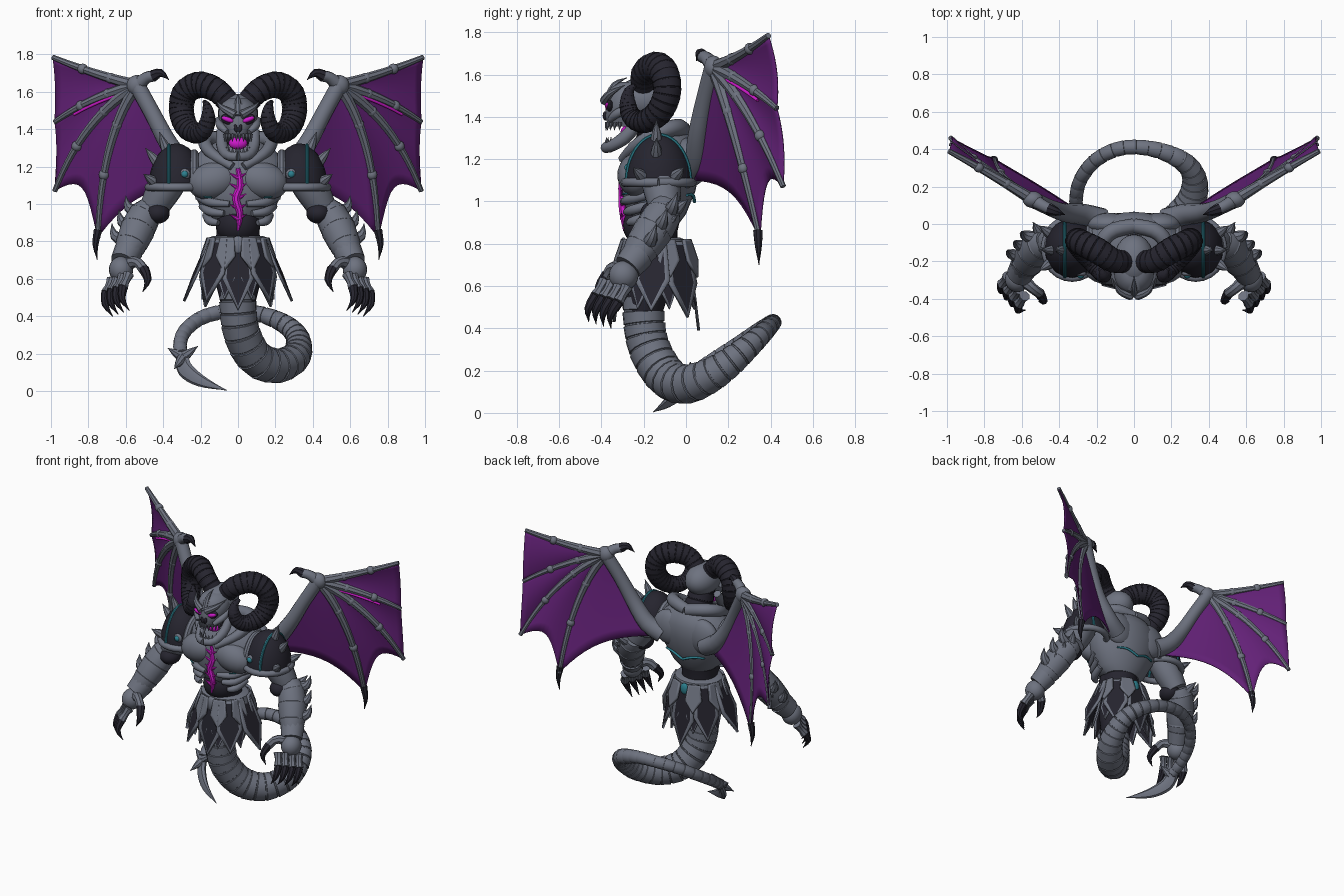
import bpy, bmesh, math
from mathutils import Vector, Matrix

if cube := bpy.data.objects.get("Cube"):
    bpy.data.objects.remove(cube, do_unlink=True)
parts = []

def material(name, *rgb):
    mat = bpy.data.materials.new(name)
    mat.use_nodes = True
    mat.diffuse_color = (*rgb, 1)
    mat.node_tree.nodes["Principled BSDF"].inputs["Base Color"].default_value = (*rgb, 1)
    return mat

grey = material("slate grey", .155, .17, .215)
black = material("charcoal black", .019, .018, .028)
purple = material("wing purple", .125, .015, .185)
magenta = material("glowing magenta", .62, .01, .6)
teal = material("teal", .026, .22, .28)

# Turn a bmesh into a named object, thickened and mirrored on request
def finish(name, bm, mats, mirror, thickness=0):
    bmesh.ops.recalc_face_normals(bm, faces=bm.faces)
    mesh = bpy.data.meshes.new(name)
    bm.to_mesh(mesh)
    bm.free()
    for mat in mats:
        mesh.materials.append(mat)
    obj = bpy.data.objects.new(name, mesh)
    bpy.context.collection.objects.link(obj)
    if thickness:
        solid = obj.modifiers.new("Thickness", 'SOLIDIFY')
        solid.thickness, solid.offset = thickness, 0
    if mirror:
        obj.modifiers.new("Mirror", 'MIRROR')
    parts.append(obj)

# Smooth curve through the points, t from 0 to 1
def spline(pts, t):
    last = len(pts) - 1
    i = min(int(t * last), last - 1)
    f = t * last - i
    a, b, c, d = (Vector(pts[min(max(k, 0), last)]) for k in range(i - 1, i + 3))
    return b + ((c - a) + ((2 * a - 5 * b + 4 * c - d) + (3 * b - a - 3 * c + d) * f) * f) * f / 2

# Join rows of vertices with quads, capping the ends of closed rings
def skin(bm, rings, closed=True):
    for low, high in zip(rings, rings[1:]):
        n = len(low)
        for k in range(n if closed else n - 1):
            bm.faces.new((low[k], low[(k + 1) % n], high[(k + 1) % n], high[k]))
    for ring in (rings[0], rings[-1]) if closed else ():
        bm.faces.new(ring)

# Tapering tube along (x, y, z, radius) points, optionally cut into ringed segments
def tube(name, pts, mat, steps=8, sides=10, ridge=0, flat=1, mirror=True):
    pattern = ((0, 1), (.82, .98), (.87, 1 - ridge), (.97, 1 - ridge)) if ridge else ((0, 1),)
    bm, rings, normal = bmesh.new(), [], Vector((.31, .2, .93))
    for t, m in [((k + f) / steps, m) for k in range(steps) for f, m in pattern] + [(1, 1)]:
        p = spline(pts, t)
        tangent = (spline(pts, min(t + .01, 1)) - spline(pts, max(t - .01, 0))).xyz.normalized()
        normal = (normal - tangent * normal.dot(tangent)).normalized()
        side = tangent.cross(normal)
        rings.append([bm.verts.new(p.xyz + max(p.w, .002) * m * (normal * math.cos(a) + side * flat * math.sin(a)))
                      for a in (math.tau * k / sides for k in range(sides))])
    skin(bm, rings)
    finish(name, bm, [mat], mirror)

def spike(name, base, tip, radius, mat=grey, bend=(0, 0, 0), mirror=True):
    middle = (Vector(base) + Vector(tip)) / 2 + Vector(bend)
    tube(name, [(*base, radius), (*middle, radius * .68), (*tip, 0)], mat, 6, 8, mirror=mirror)

def ball(name, centre, size, mat, tilt=0, mirror=True, floor=-1):
    bm = bmesh.new()
    place = Matrix.Translation(centre) @ Matrix.Rotation(tilt, 4, 'Y') @ Matrix.Diagonal((*size, 1))
    bmesh.ops.create_uvsphere(bm, u_segments=20, v_segments=14, radius=1, matrix=place)
    bmesh.ops.bisect_plane(bm, geom=bm.verts[:] + bm.edges[:] + bm.faces[:], plane_co=(0, 0, floor),
                           plane_no=(0, 0, 1), clear_inner=True)
    finish(name, bm, [mat], mirror)

# Stack of ellipses given as (z, half width, half depth, centre y)
def loft(name, mat, levels):
    bm = bmesh.new()
    skin(bm, [[bm.verts.new((rx * math.cos(a), cy + ry * math.sin(a), z))
               for a in (math.tau * k / 28 for k in range(28))] for z, rx, ry, cy in levels])
    finish(name, bm, [mat], False)

# Pointed armour plate hanging round the hips, with a coloured inset
def panel(name, degrees, top, length, width, flare, radius, inner=black):
    a = math.radians(degrees)
    out, side = Vector((math.sin(a), -math.cos(a), 0)), Vector((math.cos(a), math.sin(a), 0))
    base = Vector((0, -.14, top)) + out * radius
    bm = bmesh.new()
    face = bm.faces.new([bm.verts.new(base + side * u * width + out * flare * v - Vector((0, 0, length * v)))
                         for u, v in ((-.36, 0), (.36, 0), (.5, .55), (0, 1), (-.5, .55))])
    face.normal_update()
    bmesh.ops.inset_individual(bm, faces=[face], thickness=width * .14)
    face.material_index = 1
    finish(name, bm, [grey, inner], degrees % 180 != 0, .014)

# Torso, abdomen, ribs and glowing chest crack
loft("chest", grey, [(.9, .125, .1, -.13), (.94, .175, .14, -.14), (1.05, .235, .175, -.13), (1.15, .265, .185, -.12),
                     (1.24, .25, .175, -.11), (1.3, .18, .14, -.1), (1.34, .1, .1, -.1)])
loft("waist", black, [(.76, .12, .11, -.15), (.86, .115, .115, -.155), (.95, .13, .13, -.15)])
ball("abdomen", (0, -.185, .89), (.12, .115, .11), black, mirror=False)
ball("chest_muscle", (.13, -.235, 1.125), (.14, .09, .1), grey, .25)
ball("shoulder_blade", (.13, 0, 1.18), (.12, .06, .12), grey, -.2)
for k in range(3):
    z = .9 + .05 * k
    tube("rib", [(.105 - .03 * k, -.27 - .014 * k, z, .016), (.15, -.24 - .012 * k, z + .01, .024),
                 (.17 + .02 * k, -.15, z + .04, .022)], grey)
tube("chest_glow_line", [(.14, -.3, 1.035, .004), (.18, -.275, 1.04, .005), (.225, -.22, 1.065, .005)], teal)
tube("back_glow_line", [(0, .04, 1, .008), (.08, .032, 1.03, .008), (.15, .005, 1.03, .006)], teal)
tube("chest_crack", [(0, -.295, 1.19, .012), (.012, -.301, 1.1, .019), (-.01, -.3, 1.03, .021),
                     (.01, -.298, .95, .019), (0, -.287, .86, .01)], magenta, 16, 8, mirror=False)
for k in range(5):
    spike("crack_branch", (0, -.3, .92 + .055 * k), (.045, -.306, .945 + .055 * k), .012, magenta)

# Neck and collar
tube("neck", [(0, -.1, 1.24, .1), (0, -.15, 1.33, .09), (0, -.2, 1.45, .08)], black, 5, 14, .08, mirror=False)
tube("collar", [(0, -.01, 1.33, .04), (.12, -.04, 1.35, .042), (.175, -.12, 1.33, .038),
                (.14, -.23, 1.27, .03), (.03, -.3, 1.2, .022)], grey, 14)

# Skull
ball("cranium", (0, -.195, 1.485), (.108, .14, .105), grey, mirror=False)
loft("skull_face", grey, [(1.355, .06, .08, -.285), (1.4, .075, .095, -.29), (1.44, .1, .1, -.28),
                          (1.49, .106, .11, -.265), (1.535, .09, .11, -.25), (1.565, .05, .07, -.24)])
spike("brow", (.015, -.385, 1.475), (.115, -.29, 1.55), .024, bend=(.015, -.02, 0))
tube("cheek_bone", [(.105, -.24, 1.45, .018), (.095, -.32, 1.42, .022), (.06, -.36, 1.385, .014)], grey)
spike("forehead_ridge", (0, -.375, 1.47), (0, -.28, 1.585), .022, bend=(0, -.01, .025), mirror=False)
ball("eye_socket", (.052, -.36, 1.452), (.042, .016, .027), black, -.35)
ball("eye", (.054, -.368, 1.452), (.034, .016, .014), magenta, -.35)
ball("nose_hole", (.012, -.382, 1.405), (.01, .012, .022), black, .2)
ball("mouth_glow", (0, -.28, 1.325), (.05, .03, .034), magenta, mirror=False)
tube("jaw", [(.09, -.22, 1.39, .026), (.085, -.28, 1.31, .032), (.055, -.355, 1.26, .026), (0, -.38, 1.255, .026)], grey)
for a in (.12 + .3 * k for k in range(5)):
    x, y = .072 * math.sin(a), -.29 - .085 * math.cos(a)
    spike("upper_tooth", (x, y, 1.375), (x, y - .005, 1.335), .01)
    spike("lower_tooth", (x, y - .005, 1.265), (x, y, 1.305), .009)

# Curled ram horns
tube("horn", [(.04, -.2, 1.53, .06), (.11, -.195, 1.605, .066), (.2, -.14, 1.638, .072), (.28, -.1, 1.6, .07),
              (.303, -.09, 1.51, .068), (.28, -.13, 1.42, .064), (.225, -.2, 1.378, .056), (.18, -.255, 1.4, .048),
              (.16, -.275, 1.46, .04), (.165, -.27, 1.52, .025), (.18, -.24, 1.55, .01)], black, 32, 14, .05)

# Shoulder armour
hub, dome = Vector((.33, -.13, 1.08)), Vector((.15, .16, .245))
ball("pauldron", hub, dome, black, floor=1.075)
for name, x, radius, mat in (("pauldron_inner_trim", .235, .024, grey), ("pauldron_glow_line", .37, .009, teal)):
    s = math.sqrt(1 - ((x - hub.x) / dome.x) ** 2)
    tube(name, [(x, hub.y - dome.y * s * math.cos(a), hub.z + dome.z * s * math.sin(a), radius)
                for a in (math.pi * k / 8 for k in range(9))], mat, 24, 8)
tube("pauldron_rim", [(hub.x + .148 * math.cos(a), hub.y + .158 * math.sin(a), 1.09, .022)
                      for a in (math.tau * k / 12 for k in range(13))], grey, 24)
ball("pauldron_boss", (.285, -.265, 1.16), (.03, .016, .03), grey)
ball("pauldron_gem", (.285, -.277, 1.16), (.018, .014, .018), teal)
for base, tip in (((.43, -.14, 1.22), (.495, -.14, 1.3)), ((.45, -.21, 1.12), (.505, -.25, 1.16)),
                  ((.45, -.05, 1.12), (.505, -.01, 1.16)), ((.38, -.14, 1.28), (.42, -.14, 1.385))):
    spike("pauldron_spike", base, tip, .03)

# Arms with forearm spikes
tube("upper_arm", [(.34, -.13, 1.16, .09), (.4, -.115, 1.07, .092), (.455, -.1, .97, .075)], grey, 8, 14)
ball("elbow", (.43, -.14, .95), (.065, .075, .055), black)
tube("forearm", [(.465, -.095, .98, .07), (.51, -.12, .92, .092), (.56, -.19, .81, .09), (.605, -.26, .71, .062)],
     grey, 4, 14, .03)
tube("wrist_cuff", [(.585, -.225, .75, .078), (.615, -.275, .69, .068)], grey, 3, 14)
for base in (Vector((.52 + .037 * k, -.08 - .05 * k, .95 - .075 * k)) for k in range(3)):
    spike("forearm_spike", base, base + Vector((.08, .04, .095)), .04, bend=(.025, 0, -.015))
    spike("forearm_back_spike", base - Vector((.02, -.02, 0)), base + Vector((.02, .09, .06)), .034)

# Hands and claws
ball("palm", (.625, -.295, .65), (.065, .07, .07), grey)
for k in range(4):
    knuckle = Vector((.585 + .03 * k, -.385 + .035 * k, .625 - .01 * k))
    joint = knuckle + Vector((.03, -.04, -.07))
    tube("finger", [(*knuckle, .03), (*knuckle.lerp(joint, .5), .022), (*joint, .029)], grey, 5, 8)
    spike("claw", joint, joint + Vector((-.035, -.035, -.125)), .027, black, (.022, -.02, 0))
tube("thumb", [(.59, -.3, .68, .036), (.54, -.345, .69, .028), (.505, -.37, .65, .028)], grey, 5, 8)
spike("thumb_claw", (.505, -.37, .655), (.51, -.415, .53), .029, black, (-.025, -.02, 0))

# Hips, belt and skirt plates
loft("hips", black, [(.46, .09, .085, -.2), (.6, .125, .11, -.18), (.78, .14, .125, -.15)])
loft("belt", grey, [(.76, .16, .14, -.14), (.77, .175, .15, -.14), (.82, .16, .14, -.145), (.83, .13, .12, -.15)])
for angle, drop, flare in ((0, .38, .05), (42, .33, .1), (85, .33, .14), (130, .36, .08), (180, .42, .05)):
    panel("skirt_plate", angle, .81, drop, .17, flare, .15)
for angle in (21, 64, 108, 155):
    panel("hip_plate", angle, .82, .18, .11, .055, .158, grey)
    panel("lower_skirt_plate", angle, .74, .25, .1, .06, .14)
ball("belt_buckle", (0, -.295, .78), (.045, .02, .05), grey, mirror=False)
ball("back_belt_gem", (0, .015, .78), (.03, .018, .04), teal, mirror=False)

# Segmented tail and its blade
tube("tail", [(0, -.2, .6, .1), (0, -.2, .45, .1), (.02, -.175, .31, .1), (.09, -.1, .18, .1), (.2, -.01, .135, .095),
              (.295, .1, .17, .085), (.325, .2, .235, .073), (.305, .29, .31, .06), (.22, .36, .375, .05),
              (.08, .405, .42, .042), (-.07, .405, .425, .04), (-.2, .345, .39, .039), (-.285, .24, .32, .038),
              (-.31, .13, .25, .037), (-.3, .04, .19, .036)], grey, 34, 14, .07, mirror=False)
tube("tail_blade", [(-.3, .05, .2, .04), (-.285, 0, .12, .045), (-.2, -.08, .055, .032), (-.06, -.155, .004, 0)],
     grey, 12, 8, flat=.5, mirror=False)
for tip in ((-.375, .06, .23), (-.215, .02, .24), (-.34, -.05, .12)):
    spike("tail_barb", (-.295, .03, .18), tip, .03, mirror=False)

# Wings: arm bone, four fingers and the membrane between them
wrist = Vector((.54, .13, 1.635))
tube("wing_arm", [(.17, .02, 1.13, .065), (.27, .05, 1.19, .058), (.37, .06, 1.32, .05), (.455, .09, 1.48, .044),
                  (*wrist, .044)], grey, 12, 12)
ball("wing_wrist", wrist, (.055, .045, .055), grey)
tube("wing_thumb", [(*wrist, .04), (.49, .1, 1.675, .032), (.45, .08, 1.685, .03)], grey)
spike("wing_thumb_claw", (.455, .08, 1.685), (.37, .05, 1.665), .033, black, (0, 0, .025))

def bow(middle, tip):
    return lambda s: wrist * (1 - s) ** 2 + Vector(middle) * 2 * s * (1 - s) + Vector(tip) * s * s

fingers = [bow((.75, .26, 1.685), (.99, .39, 1.785)), bow((.78, .27, 1.58), (.98, .43, 1.44)),
           bow((.83, .3, 1.46), (.98, .46, 1.07)), bow((.73, .23, 1.36), (.75, .35, .82)),
           bow((.42, .07, 1.42), (.24, .03, 1.1))]
for curve in fingers[:4]:
    tube("wing_finger", [(*curve(k / 6), .032 - .003 * k) for k in range(7)], grey, 14, 8)
    for s in (.33, .66):
        ball("wing_joint", curve(s), (.028, .026, .028), grey)
tube("wing_glow_line", [(*(fingers[1](.15 + .1 * k) + Vector((0, -.012, -.026))), .008) for k in range(7)], magenta)
spike("wing_claw", fingers[3](.96), (.752, .345, .7), .024, black, (.012, 0, 0))
for first, second, sag in zip(fingers, fingers[1:], (.02, .03, .16, .1)):
    bm, rows = bmesh.new(), []
    for s in (.02 + .98 * i / 12 for i in range(13)):
        rows.append([])
        for t, arch in ((j / 10, j * (10 - j) / 25) for j in range(11)):
            point = first(s * (1 - sag * arch)).lerp(second(s * (1 - sag * arch)), t)
            rows[-1].append(bm.verts.new(point + Vector((0, .025 * arch * s, 0))))
    skin(bm, rows, closed=False)
    finish("wing_membrane", bm, [purple], True, .006)

# Smooth shading with crisp edges
for part in bpy.context.scene.objects:
    part.select_set(part in parts)
bpy.context.view_layer.objects.active = parts[0]
bpy.ops.object.shade_smooth_by_angle(angle=math.radians(38))
